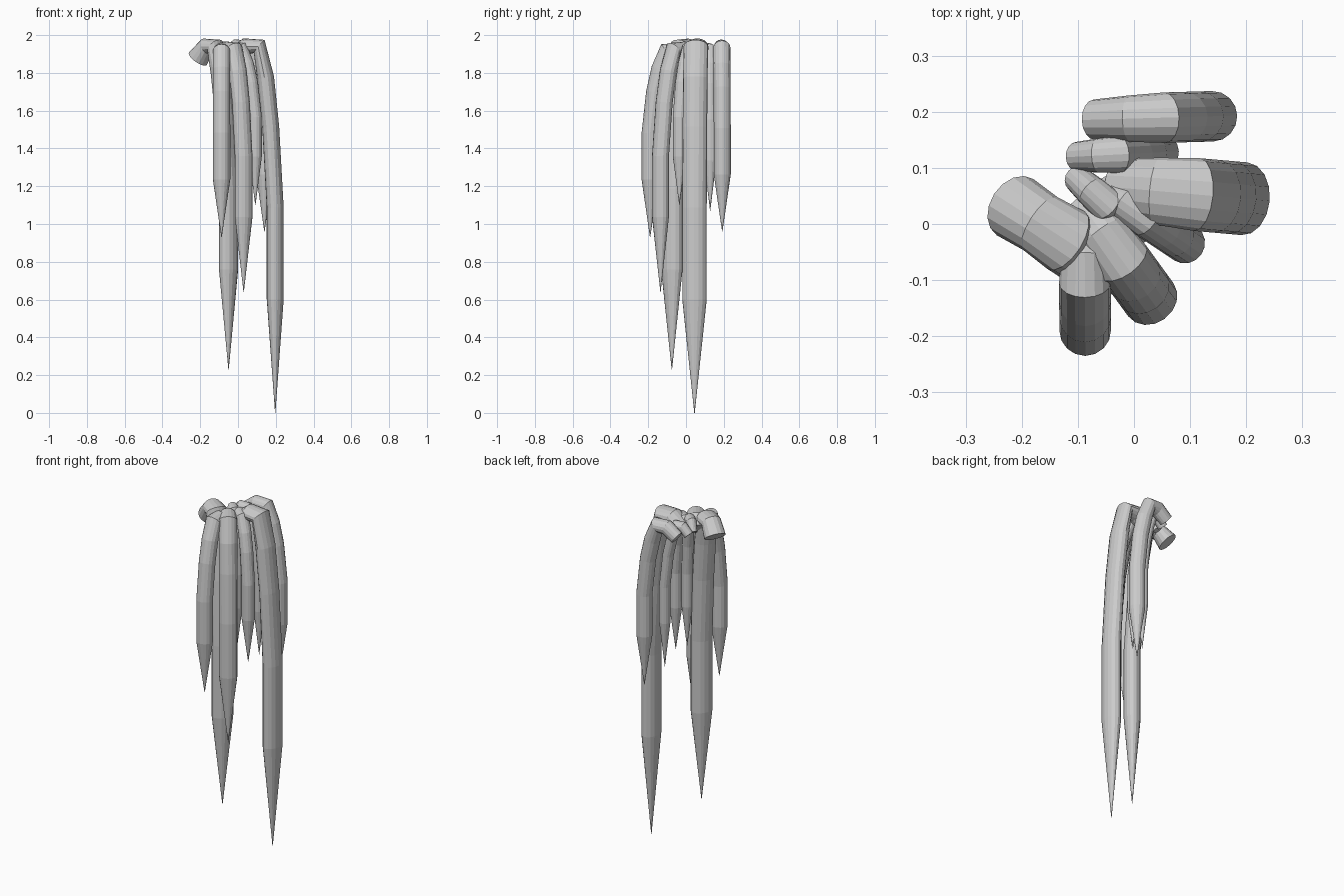
import bpy, bmesh, math
from mathutils import Vector

if "Cube" in bpy.data.objects:
    bpy.data.objects.remove(bpy.data.objects["Cube"])

SIDES = 16


def strand(name, start, end, tip_z, w, t, top=1.93, w0=0.8, t0=0.9, start_z=1.89):
    """Tube that leaves the root outwards, bends over and hangs to a point."""
    s, e = Vector((*start, 0)), Vector((*end, 0))
    d = (e - s).normalized()
    lateral = Vector((-d.y, d.x, 0))
    length = top - tip_z
    reach = (e - s).length
    back = min(0.085, reach * 0.5)          # where the bend sits, behind the tip

    def at(offset, z):
        return e - d * offset + Vector((0, 0, z))

    # path points with their width and thickness factors
    path = [
        (at(reach, start_z), w0, t0),
        (at((reach + back) / 2, top), 0.92, 1.0),
        (at(back, top), 1, 1),
        (at(back * 0.6, top - 0.075 * length - 0.02), 1, 1),
        (at(back * 0.28, top - 0.22 * length), 1, 1),
        (at(0, top - 0.44 * length), 1, 1),
        (at(0, top - 0.69 * length), 1, 1),
        (at(0, tip_z), 0.02, 0.02),
    ]
    bm = bmesh.new()
    rings = []
    for i, (p, fw, ft) in enumerate(path):
        a = path[max(i - 1, 0)][0]
        b = path[min(i + 1, len(path) - 1)][0]
        ta = (p - a).normalized() if i else (b - p).normalized()
        tb = (b - p).normalized() if i < len(path) - 1 else ta
        up = (ta + tb).normalized().cross(lateral)
        ring = []
        for k in range(SIDES):
            ang = 2 * math.pi * k / SIDES
            ring.append(bm.verts.new(p + lateral * (w * fw * math.cos(ang))
                                     + up * (t * ft * math.sin(ang))))
        rings.append(ring)
    for r, q in zip(rings, rings[1:]):
        for k in range(SIDES):
            n = (k + 1) % SIDES
            bm.faces.new((r[k], r[n], q[n], q[k]))
    bm.faces.new(rings[0][::-1])
    bm.faces.new(rings[-1])
    bmesh.ops.recalc_face_normals(bm, faces=bm.faces)
    me = bpy.data.meshes.new(name)
    bm.to_mesh(me)
    bm.free()
    ob = bpy.data.objects.new(name, me)
    bpy.context.collection.objects.link(ob)


# long outer strands
strand("right_long_strand", (-0.03, 0.065), (0.197, 0.045), 0.0, 0.065, 0.045, top=1.94)
strand("thick_root_strand", (-0.212, 0.03), (-0.05, -0.075), 0.23, 0.061, 0.046,
       top=1.94, w0=0.98, t0=1.25, start_z=1.875)
# medium strands
strand("front_strand", (-0.09, 0.03), (0.03, -0.135), 0.64, 0.05, 0.042, top=1.925)
strand("front_left_strand", (-0.088, -0.02), (-0.087, -0.19), 0.93, 0.046, 0.045, top=1.915)
strand("back_strand", (-0.07, 0.186), (0.14, 0.192), 0.96, 0.045, 0.044, top=1.935)
# thin inner strands
strand("inner_front_strand", (-0.05, 0.06), (0.092, -0.035), 1.1, 0.036, 0.034, top=1.93)
strand("inner_back_strand", (-0.102, 0.12), (0.05, 0.128), 1.07, 0.033, 0.03, top=1.93)
strand("centre_strand", (-0.1, 0.08), (0.0, -0.01), 1.15, 0.031, 0.03, top=1.94)
